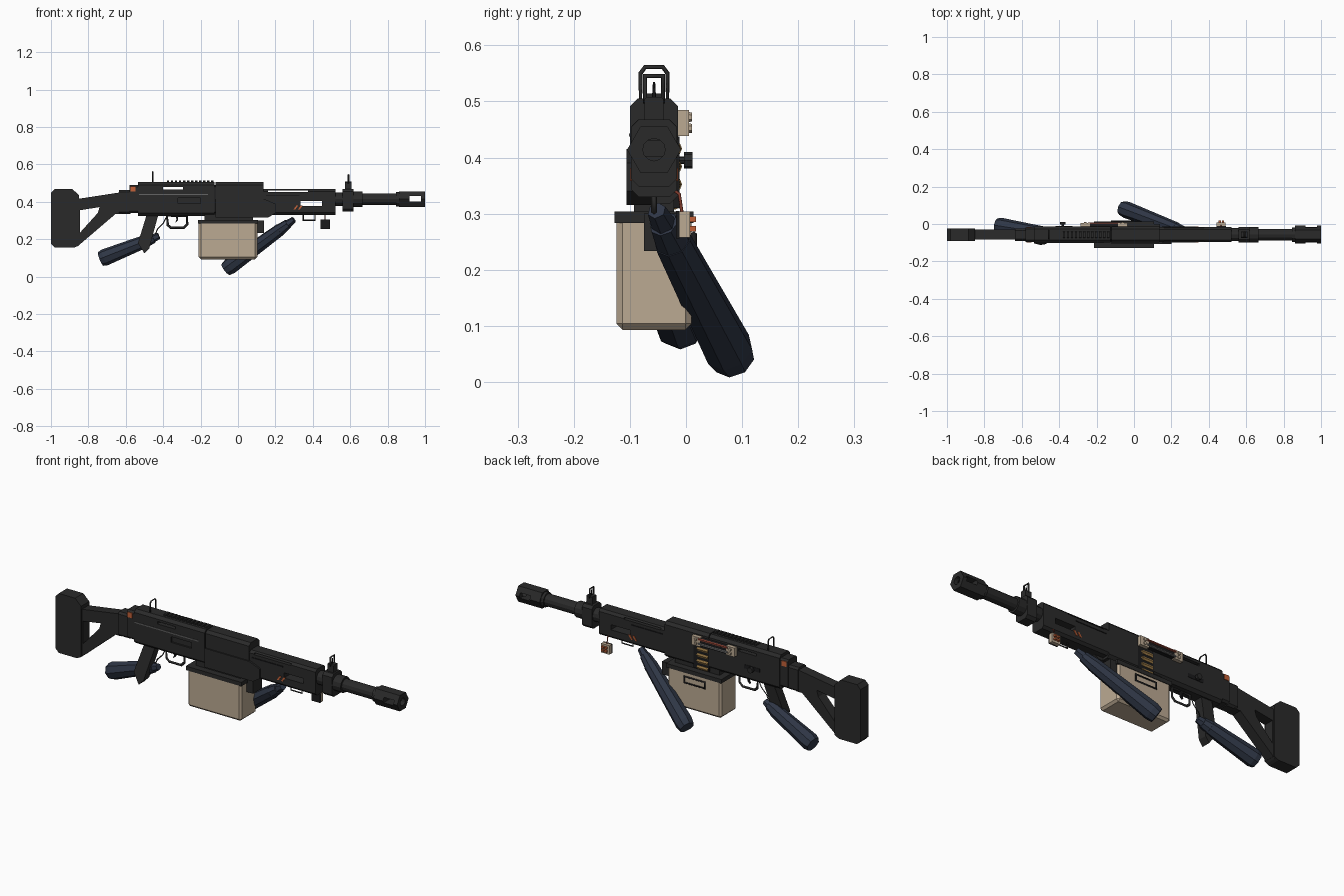
import bpy, bmesh, math
from mathutils import Vector

if "Cube" in bpy.data.objects:
    bpy.data.objects.remove(bpy.data.objects["Cube"])

MID = -0.057  # centre plane of the weapon


def material(name, rgb):
    m = bpy.data.materials.new(name)
    m.use_nodes = True
    m.diffuse_color = (*rgb, 1)
    m.node_tree.nodes["Principled BSDF"].inputs["Base Color"].default_value = (*rgb, 1)
    return m


charcoal = material("charcoal", (.023, .023, .023))
black = material("near_black", (.011, .011, .012))
grey = material("worn_grey", (.13, .13, .13))
navy = material("navy", (.028, .037, .06))
beige = material("beige", (.50, .40, .29))
orange = material("orange", (.55, .12, .04))
red = material("dull_red", (.25, .05, .03))
brass = material("brass", (.32, .19, .06))


def finish(name, bm, mat):
    bmesh.ops.recalc_face_normals(bm, faces=bm.faces)
    me = bpy.data.meshes.new(name)
    bm.to_mesh(me)
    bm.free()
    me.materials.append(mat)
    ob = bpy.data.objects.new(name, me)
    bpy.context.collection.objects.link(ob)
    return ob


def prism(name, pts, a, b, mat, axis="y"):
    """Extrude an (x, z) profile along y, or a (y, z) profile along x."""
    bm = bmesh.new()
    place = (lambda p, t: (p[0], t, p[1])) if axis == "y" else (lambda p, t: (t, p[0], p[1]))
    low, high = [[bm.verts.new(place(p, t)) for p in pts] for t in (a, b)]
    bm.faces.new(low)
    bm.faces.new(high)
    for i in range(len(pts)):
        j = (i + 1) % len(pts)
        bm.faces.new((low[i], low[j], high[j], high[i]))
    return finish(name, bm, mat)


def box(name, x0, x1, y0, y1, z0, z1, mat):
    return prism(name, [(x0, z0), (x1, z0), (x1, z1), (x0, z1)], y0, y1, mat)


def body(name, x0, x1, z0, z1, half, c, mat=charcoal):
    """Block along x with chamfered long edges."""
    l, r = MID - half, MID + half
    pts = [(l, z0 + c), (l + c, z0), (r - c, z0), (r, z0 + c),
           (r, z1 - c), (r - c, z1), (l + c, z1), (l, z1 - c)]
    return prism(name, pts, x0, x1, mat, "x")


def rod(name, p, q, r0, r1, mat, sides=8):
    p, q = Vector(p), Vector(q)
    bm = bmesh.new()
    bmesh.ops.create_cone(bm, cap_ends=True, segments=sides, radius1=r0, radius2=r1, depth=(q - p).length)
    ob = finish(name, bm, mat)
    ob.rotation_mode = "QUATERNION"
    ob.rotation_quaternion = (q - p).to_track_quat("Z", "Y")
    ob.location = (p + q) / 2
    return ob


def wire(name, pts, r, mat, closed=True):
    cu = bpy.data.curves.new(name, "CURVE")
    cu.dimensions = "3D"
    cu.bevel_depth, cu.bevel_resolution = r, 0
    cu.use_fill_caps = True
    sp = cu.splines.new("POLY")
    sp.points.add(len(pts) - 1)
    for v, p in zip(sp.points, pts):
        v.co = (*p, 1)
    sp.use_cyclic_u = closed
    cu.materials.append(mat)
    ob = bpy.data.objects.new(name, cu)
    bpy.context.collection.objects.link(ob)
    return ob


def cut(ob, cutter):
    m = ob.modifiers.new("opening", "BOOLEAN")
    m.operation, m.solver, m.object = "DIFFERENCE", "EXACT", cutter
    bpy.context.view_layer.objects.active = ob
    bpy.ops.object.modifier_apply(modifier=m.name)
    bpy.data.objects.remove(cutter)


def slot(ob, x0, x1, z0, z1, y0=-.3, y1=.3):
    cut(ob, box("cutter", x0, x1, y0, y1, z0, z1, charcoal))


# Stock
prism("butt_pad", [(-1, .175), (-.98, .155), (-.875, .155), (-.85, .168), (-.85, .435),
                   (-.885, .468), (-.98, .468), (-1, .447)], MID - .034, MID + .034, charcoal)
stock = prism("stock_frame", [(-.86, .16), (-.655, .335), (-.62, .335), (-.62, .452), (-.86, .415)],
              MID - .027, MID + .027, charcoal)
cut(stock, prism("cutter", [(-.845, .235), (-.75, .34), (-.74, .372), (-.845, .355)], -.3, .3, charcoal))
body("stock_neck", -.635, -.575, .335, .462, .033, .01)
body("receiver_rear_cap", -.58, -.52, .34, .49, .039, .01)

# Receiver and feed cover
receiver = body("receiver", -.535, -.125, .325, .505, .043, .014)
slot(receiver, -.40, -.295, .466, .479)
slot(receiver, -.32, -.2, .39, .42, -.2, MID - .034)
body("feed_cover", -.12, .135, .318, .505, .043, .014)
body("receiver_core", -.13, -.11, .335, .49, .036, .01, black)
prism("side_panel", [(-.12, .315), (.16, .315), (.20, .34), (.20, .39), (.14, .415), (-.12, .415)],
      -.106, MID, charcoal)
box("panel_ridge", -.53, -.16, -.102, -.099, .437, .443, grey)
for i in range(12):
    body("rail_tooth", -.38 + i * .0215, -.368 + i * .0215, .50, .514, .018, .003)

# Handguard with openings
guard = body("handguard", .13, .52, .33, .468, .04, .012)
slot(guard, .16, .375, .453, .461)
slot(guard, .335, .45, .377, .404)
for s in (-1, 1):
    y = MID + s * .041
    box("handguard_groove", .15, .33, y - .002, y + .002, .432, .437, black)
    box("rear_marker", -.574, -.547, MID + s * .04 - .002, MID + s * .04 + .002, .455, .482, orange)
    for x in (.296, .32):
        prism("orange_slash", [(x, .358), (x + .01, .358), (x + .026, .381), (x + .016, .381)],
              y - .002, y + .002, orange)

# Barrel, gas block and muzzle
for x0, x1, r in ((.5, .57, .035), (.6, .665, .041), (.66, .86, .031), (.845, .865, .038)):
    rod("barrel", (x0, MID, .414), (x1, MID, .414), r, r, charcoal, 12)
muzzle = prism("muzzle_brake", [(MID + .048 * math.cos(i * math.pi / 3), .414 + .048 * math.sin(i * math.pi / 3))
                                for i in range(6)], .86, 1, charcoal, "x")
slot(muzzle, .917, .978, .403, .43)
cut(muzzle, rod("cutter", (.97, MID, .414), (1.1, MID, .414), .02, .02, charcoal, 12))
body("gas_block", .56, .617, .348, .468, .041, .014)

# Sights
body("front_sight_base", .573, .608, .46, .508, .017, .004)
wire("front_sight_hood", [(.59, MID + y, z) for y, z in ((-.016, .5), (-.016, .545), (.016, .545), (.016, .5))],
     .005, charcoal)
rod("front_sight_pin", (.59, MID, .5), (.59, MID, .535), .004, .002, black, 6)
wire("rear_sight", [(-.455, MID + y, z) for y, z in
                    ((-.024, .502), (-.024, .55), (-.016, .561), (.016, .561), (.024, .55), (.024, .502))],
     .004, charcoal)

# Grip, leaning slightly to one side, and trigger
grip = prism("grip", [(-.487, .335), (-.425, .335), (-.44, .28), (-.475, .15), (-.50, .124), (-.535, .18)],
             MID - .024, MID + .024, charcoal)
for v in grip.data.vertices:
    v.co.y -= max(0, .32 - v.co.z) * .16
wire("trigger_guard", [(x, MID, z) for x, z in
                       ((-.38, .325), (-.375, .275), (-.36, .262), (-.29, .262), (-.272, .28), (-.272, .325))],
     .007, charcoal)
prism("trigger", [(-.335, .33), (-.318, .33), (-.322, .30), (-.335, .288), (-.329, .305)],
      MID - .006, MID + .006, black)
wire("trigger_strap", [(-.385, MID, .315), (-.40, MID, .285), (-.43, MID, .255), (-.447, MID, .215)],
     .003, charcoal, False)

# Ammunition box
ammo = box("ammo_box", -.21, .103, -.124, .01, .093, .295, beige)
bev = ammo.modifiers.new("edges", "BEVEL")
bev.width, bev.segments = .011, 1
box("ammo_box_lid", -.215, .108, -.127, .013, .283, .304, charcoal)
body("magazine_well", -.18, .08, .295, .34, .036, .006)
box("box_latch", .10, .14, -.075, .0, .233, .3, charcoal)
wire("box_handle", [(x, .014, z) for x, z in ((-.12, .232), (.0, .232), (.0, .264), (-.12, .264))], .006, black)

# Ammunition belt on the left flank
box("belt_port", -.125, -.035, MID, -.012, .31, .437, black)
for i in range(4):
    z = .32 + i * .032
    rod("cartridge", (-.12, -.02, z), (-.06, -.02, z), .013, .013, brass)
    rod("cartridge_tip", (-.06, -.02, z), (-.037, -.02, z), .011, .004, brass)

# Side module with beige caps
box("module_core", -.24, -.08, -.02, .004, .442, .481, black)
for x in (-.286, -.085):
    cap = box("module_cap", x, x + .05, -.02, .005, .438, .485, beige)
    for z in (.452, .472):
        rod("cap_bolt", (x + .025, .0, z), (x + .025, .011, z), .009, .008, beige, 6)
for z, mat in ((.476, red), (.452, grey)):
    rod("module_rod", (-.245, .004, z), (-.075, .004, z), .006, .006, mat, 6)

# Charging handle
box("charging_slot", -.42, -.33, MID, -.012, .385, .405, black)
rod("charging_stem", (-.38, -.03, .395), (-.38, .0, .395), .007, .007, charcoal)
rod("charging_knob", (-.38, -.004, .395), (-.38, .012, .395), .015, .015, charcoal)

# Sling loop and hanging charm
wire("sling_loop", [(x, MID, z) for x, z in ((.348, .335), (.348, .302), (.412, .302), (.412, .335))],
     .005, charcoal)
wire("charm_cord", [(.465, MID + .03, .345), (.465, -.012, .335), (.465, -.007, .3)], .003, red, False)
box("charm", .442, .49, -.013, .007, .257, .304, beige)
box("charm_back", .441, .491, -.018, -.012, .256, .305, black)
for x in (.452, .47):
    for z in (.268, .285):
        box("charm_stud", x, x + .012, .005, .018, z, z + .01, orange)


# Forearms with narrower cuffs
def forearm(side, tip, end, r0, r1):
    tip, end = Vector(tip), Vector(end)
    at = lambda t: tip.lerp(end, t)
    rod(side + "_hand", at(-.04), at(.08), .017, .024, navy, 6)
    rod(side + "_cuff", at(.05), at(.2), .026, .034, navy)
    rod(side + "_forearm", at(.17), at(.93), r0, r1, navy)
    rod(side + "_forearm_end", at(.93), at(1), r1, r1 * .86, navy)


forearm("front", (.285, -.047, .295), (-.065, .085, .04), .034, .045)
forearm("rear", (-.435, -.055, .213), (-.735, -.008, .094), .034, .045)
